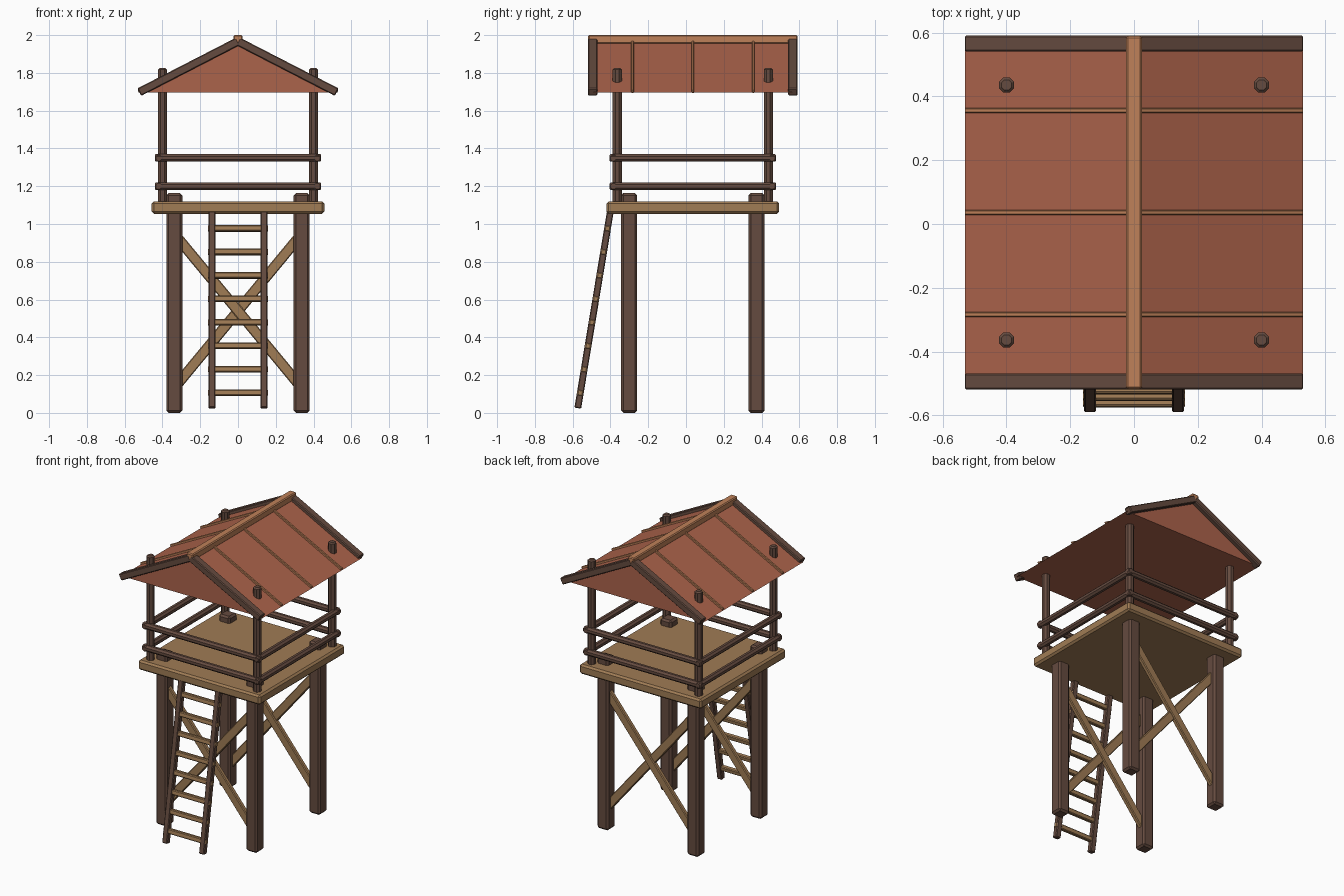
import bpy, bmesh
from math import radians, pi
from mathutils import Vector, Matrix

if "Cube" in bpy.data.objects:
    bpy.data.objects.remove(bpy.data.objects["Cube"])

CY = 0.036  # tower centre in y (the ladder sticks out in front)


def material(name, rgb):
    m = bpy.data.materials.new(name)
    m.diffuse_color = (*rgb, 1)
    m.use_nodes = True
    m.node_tree.nodes["Principled BSDF"].inputs["Base Color"].default_value = m.diffuse_color
    return m


DARK = material("dark_wood", (0.13, 0.07, 0.05))
TAN = material("light_wood", (0.35, 0.2, 0.09))
RED = material("roof_red", (0.41, 0.125, 0.07))
RIDGE = material("ridge_wood", (0.52, 0.22, 0.1))


def finish(name, bm, mat, bevel=0.0, edges=None):
    if bevel:
        bmesh.ops.bevel(bm, geom=edges or bm.edges[:], offset=bevel,
                        segments=1, affect='EDGES')
    bmesh.ops.recalc_face_normals(bm, faces=bm.faces[:])
    me = bpy.data.meshes.new(name)
    bm.to_mesh(me)
    bm.free()
    me.materials.append(mat)
    ob = bpy.data.objects.new(name, me)
    bpy.context.collection.objects.link(ob)
    return ob


def box(name, loc, size, mat, bevel=0.008):
    bm = bmesh.new()
    bmesh.ops.create_cube(bm, size=1)
    bmesh.ops.scale(bm, vec=size, verts=bm.verts)
    ob = finish(name, bm, mat, bevel)
    ob.location = loc
    return ob


def frame(a, b, side):
    """Matrix at the middle of a-b: local z along the line, local x near side."""
    z = (b - a).normalized()
    y = z.cross(side).normalized()
    x = y.cross(z)
    m = Matrix((x, y, z)).transposed().to_4x4()
    m.translation = (a + b) / 2
    return m


def beam(name, a, b, w, d, mat, side=(1, 0, 0), bevel=0.005):
    a, b = Vector(a), Vector(b)
    ob = box(name, (0, 0, 0), (w, d, (b - a).length), mat, bevel)
    ob.matrix_world = frame(a, b, Vector(side))
    return ob


def pole(name, a, b, r, mat, side=(1, 0, 0), bevel=0.008):
    a, b = Vector(a), Vector(b)
    bm = bmesh.new()
    bmesh.ops.create_cone(bm, cap_ends=True, segments=8, radius1=r, radius2=r,
                          depth=(b - a).length,
                          matrix=Matrix.Rotation(pi / 8, 4, 'Z'))
    rims = [e for e in bm.edges if abs(e.verts[0].co.z - e.verts[1].co.z) < 1e-4]
    ob = finish(name, bm, mat, bevel, rims)
    ob.matrix_world = frame(a, b, Vector(side))
    return ob


# Platform, legs and roof posts
box("platform", (0, CY, 1.087), (0.914, 0.914, 0.066), TAN, 0.012)
for sx in (-1, 1):
    for sy in (-1, 1):
        box("leg", (sx * 0.337, CY + sy * 0.337, 0.582), (0.084, 0.084, 1.164), DARK, 0.012)
        x, y = sx * 0.4, CY + sy * 0.4
        pole("roof_post", (x, y, 1.08), (x, y, 1.825), 0.026, DARK)

# Guard rails on all four sides
for z in (1.2, 1.35):
    for s in (-1, 1):
        y = CY + s * 0.42
        pole("cross_rail", (-0.44, y, z), (0.44, y, z), 0.022, DARK, (0, 1, 0), 0.005)
        pole("side_rail", (s * 0.42, CY - 0.44, z), (s * 0.42, CY + 0.44, z),
             0.022, DARK, bevel=0.005)

# Crossed braces on front and back
for s in (-1, 1):
    for k in (-1, 1):
        y = CY + s * 0.337 + k * 0.004
        beam("brace", (-k * 0.335, y, 0.135), (k * 0.335, y, 0.945), 0.056, 0.03, TAN)

# Leaning ladder
foot, head = Vector((0, -0.573, 0.025)), Vector((0, -0.4, 1.07))
for s in (-1, 1):
    off = Vector((s * 0.138, 0, 0))
    beam("ladder_rail", foot + off, head + off, 0.038, 0.036, DARK)
for i in range(8):
    z = 0.106 + i * 0.1243
    p = foot.lerp(head, (z - foot.z) / (head.z - foot.z))
    beam("ladder_rung", p - Vector((0.16, 0, 0)), p + Vector((0.16, 0, 0)),
         0.032, 0.03, TAN, side=(head - foot).normalized())

# Solid gable roof
bm = bmesh.new()
tri = bm.faces.new([bm.verts.new((x, CY - 0.525, z))
                    for x, z in ((-0.53, 1.695), (0.53, 1.695), (0, 1.967))])
ext = bmesh.ops.extrude_face_region(bm, geom=[tri])
bmesh.ops.translate(bm, vec=(0, 1.05, 0),
                    verts=[g for g in ext["geom"] if isinstance(g, bmesh.types.BMVert)])
bm.faces.new([v for v in bm.verts if v.co.y < 0]) if tri not in bm.faces[:] else None
finish("roof", bm, RED)

# Rake boards, roof ribs and ridge cap
for sx in (-1, 1):
    for sy in (-1, 1):
        y = CY + sy * 0.53
        beam("rake_board", (0, y, 1.967), (sx * 0.523, y, 1.698), 0.05, 0.044, DARK, (0, 1, 0))
    for i in (-1, 0, 1):
        y = CY + i * 0.32
        beam("roof_rib", (0, y, 1.971), (sx * 0.528, y, 1.701), 0.015, 0.018, RIDGE, (0, 1, 0), 0.003)
box("ridge_cap", (0, CY, 1.977), (0.05, 1.108, 0.046), RIDGE, 0.006)
